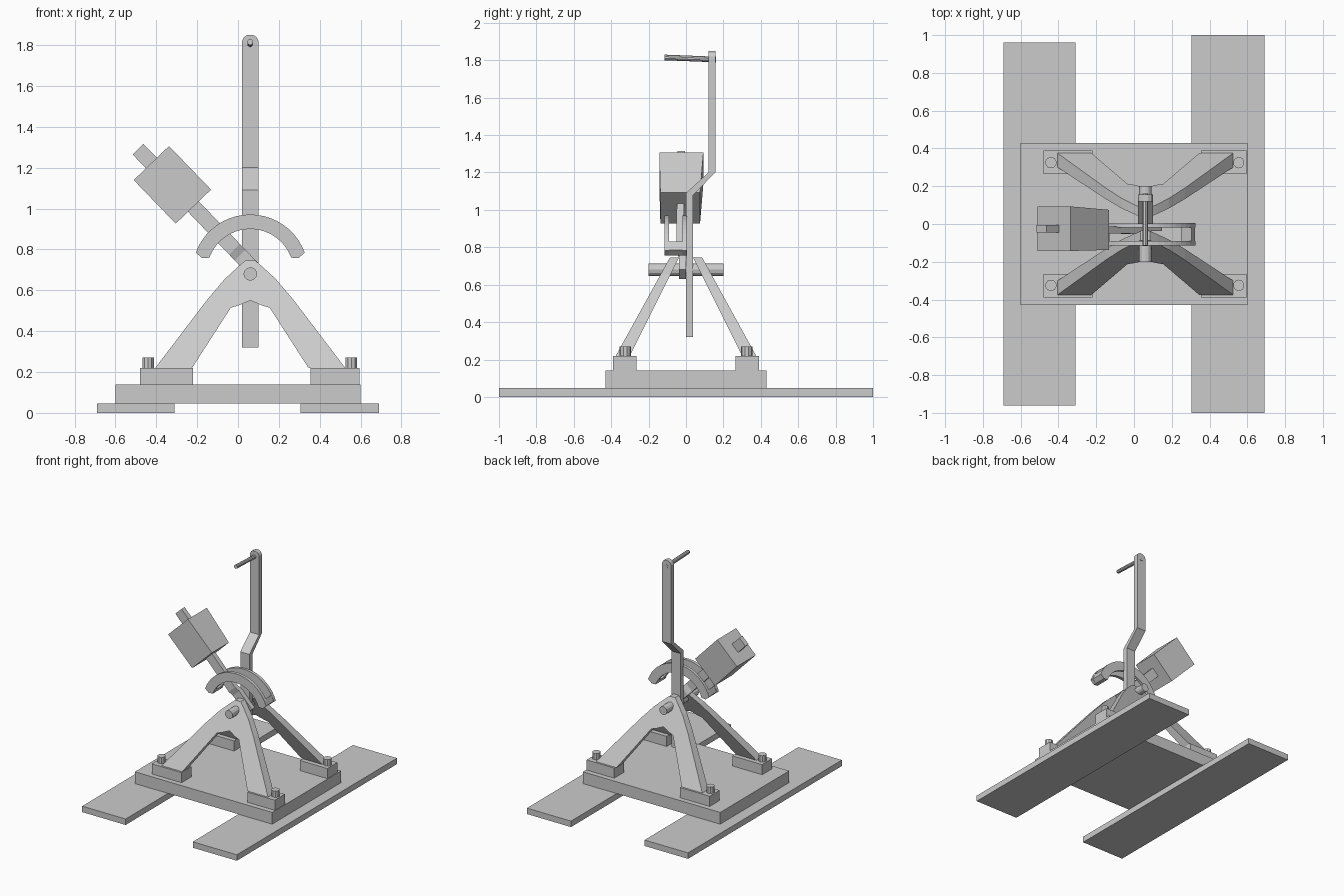
import bpy, bmesh, math
from mathutils import Vector, Matrix

if "Cube" in bpy.data.objects:
    bpy.data.objects.remove(bpy.data.objects["Cube"])

CX = 0.06          # x of the pivot line
PIVOT_Z = 0.68


def finish(name, bm):
    bmesh.ops.recalc_face_normals(bm, faces=bm.faces)
    me = bpy.data.meshes.new(name)
    bm.to_mesh(me)
    bm.free()
    ob = bpy.data.objects.new(name, me)
    bpy.context.collection.objects.link(ob)
    return ob


def loft(name, rings):
    """Skin rings of equal length and cap both ends."""
    bm = bmesh.new()
    rows = [[bm.verts.new(p) for p in r] for r in rings]
    n = len(rows[0])
    for a, b in zip(rows, rows[1:]):
        for i in range(n):
            j = (i + 1) % n
            bm.faces.new((a[i], a[j], b[j], b[i]))
    bm.faces.new(rows[0])
    bm.faces.new(rows[-1][::-1])
    return finish(name, bm)


def box(name, x0, x1, y0, y1, z0, z1):
    return loft(name, [[(x0, y0, z), (x1, y0, z), (x1, y1, z), (x0, y1, z)] for z in (z0, z1)])


def prism(name, profile, y_a, y_b):
    """Extrude an x-z profile between two y surfaces given as functions of z."""
    return loft(name, [[(x, f(z), z) for x, z in profile] for f in (y_a, y_b)])


def rod(name, a, b, r, n):
    a, b = Vector(a), Vector(b)
    bm = bmesh.new()
    rot = (b - a).to_track_quat('Z', 'Y').to_matrix().to_4x4()
    bmesh.ops.create_cone(bm, cap_ends=True, segments=n, radius1=r, radius2=r,
                          depth=(b - a).length, matrix=Matrix.Translation((a + b) / 2) @ rot)
    return finish(name, bm)


# ties and base plate
box("left_tie", -0.69, -0.31, -0.96, 0.96, 0, 0.047)
box("right_tie", 0.305, 0.69, -1, 1, 0, 0.047)
box("base_plate", -0.6, 0.6, -0.43, 0.43, 0.047, 0.14)

# half outline of the A-frame, mirrored about the pivot line
outer = [(-0.465, 0.22), (-0.21, 0.555), (-0.125, 0.655), (-0.06, 0.715), (-0.025, 0.745)]
inner = [(-0.02, 0.545), (-0.06, 0.525), (-0.095, 0.515), (-0.285, 0.22)]
inner = [(-0.0, 0.55)] + inner[1:]
half = outer
frame = [(CX + x, z) for x, z in half]
frame += [(CX - x, z) for x, z in reversed(half)]
frame += [(CX - x, z) for x, z in reversed(inner)]
frame += [(CX + x, z) for x, z in inner[1:]]

for s, side in ((-1, "front"), (1, "back")):
    # leaning A-frame
    prism(side + "_frame", frame,
          lambda z: s * (0.375 - (z - 0.22) * 0.55),
          lambda z: s * (0.30 - (z - 0.22) * 0.50))
    # foot pads with bolts
    for x0, x1, bx, lr in ((-0.48, -0.22, -0.44, "left"), (0.355, 0.595, 0.555, "right")):
        y0, y1 = sorted((s * 0.265, s * 0.39))
        box(f"{side}_{lr}_foot", x0, x1, y0, y1, 0.14, 0.22)
        rod(f"{side}_{lr}_bolt", (bx, s * 0.325, 0.2), (bx, s * 0.325, 0.27), 0.03, 10)

# axle
rod("axle", (CX, -0.2, PIVOT_Z), (CX, 0.2, PIVOT_Z), 0.033, 12)

# cranked hand lever and grip
rows = [(0.32, 0.04, 0.0), (1.09, 0.04, 0.0), (1.2, 0.04, 0.12),
        (1.82, 0.04, 0.12), (1.84, 0.03, 0.12), (1.85, 0.013, 0.12)]
loft("lever", [[(CX - w, y, z), (CX + w, y, z), (CX + w, y + 0.037, z - (0.012 if 1 < z < 1.15 else 0)),
                (CX - w, y + 0.037, z - (0.012 if 1 < z < 1.15 else 0))] for z, w, y in rows])
rod("grip", (CX, -0.115, 1.815), (CX, 0.16, 1.804), 0.015, 10)

# weighted arm, built along its tilted axis
D = Vector((-0.694, 0, 0.72))
N = Vector((0.72, 0, 0.694))
O = Vector((0.08, 0, 0.70))


def slanted(name, rows):
    rings = []
    for s, w, y0, y1 in rows:
        rings.append([O + D * s + N * (k * w) + Vector((0, y, 0))
                      for k, y in ((-1, y0), (1, y0), (1, y1), (-1, y1))])
    loft(name, rings)


slanted("weight_arm", [(-0.06, 0.037, -0.038, 0), (0.10, 0.037, -0.038, 0),
                       (0.14, 0.037, -0.052, -0.015), (0.82, 0.037, -0.045, -0.005)])
slanted("weight", [(0.43, 0.12, -0.137, 0.075), (0.726, 0.12, -0.143, 0.093)])

# pair of arc guides joined by end blocks
zc, a0 = 0.687, math.radians(20)
ang = [a0 + (math.pi - 2 * a0) * i / 20 for i in range(21)]
arc = [(CX + 0.235, 0.757)] + [(CX + 0.284 * math.cos(a), zc + 0.284 * math.sin(a)) for a in ang]
arc += [(CX - 0.235, 0.757)]
arc += [(CX + 0.213 * math.cos(a), zc + 0.213 * math.sin(a)) for a in reversed(ang)]
for name, y0, y1 in (("front_guide", -0.115, -0.09), ("back_guide", -0.018, 0.006)):
    prism(name, arc, lambda z: y0, lambda z: y1)
for s, name in ((-1, "left_guide_block"), (1, "right_guide_block")):
    block = [(CX + s * x, z) for x, z in ((0.2, 0.76), (0.235, 0.757), (0.263, 0.785), (0.245, 0.83), (0.19, 0.785))]
    prism(name, block, lambda z: -0.1, lambda z: 0.0)
